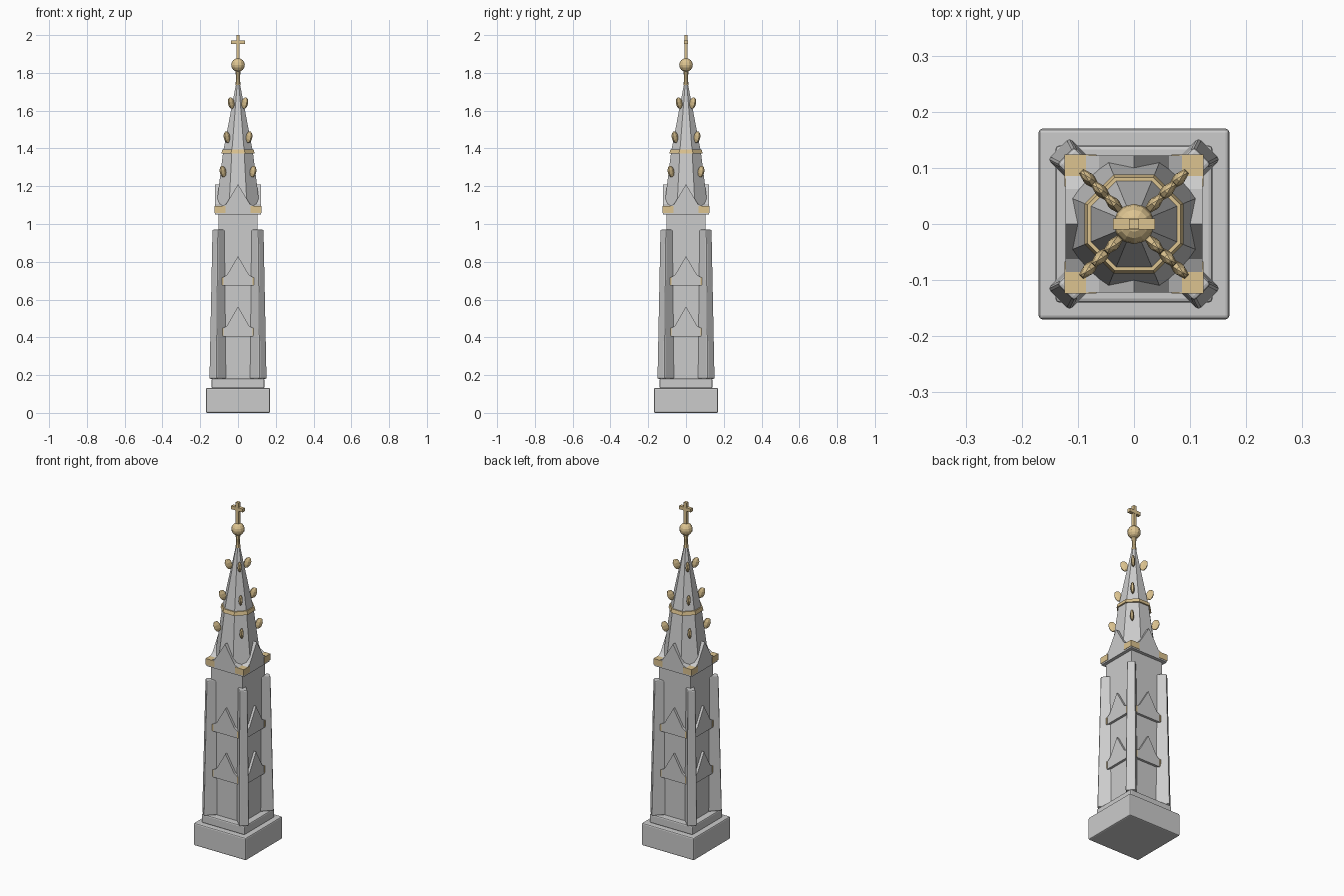
import bpy, bmesh
from math import pi, cos, sin, radians, sqrt
from mathutils import Matrix, Vector

if "Cube" in bpy.data.objects:
    bpy.data.objects.remove(bpy.data.objects["Cube"])

gold = bpy.data.materials.new("gold")
gold.diffuse_color = (0.72, 0.55, 0.28, 1)
gold.use_nodes = True
gold.node_tree.nodes["Principled BSDF"].inputs["Base Color"].default_value = gold.diffuse_color


def finish(name, bm, mat=None, bevel=0):
    bmesh.ops.recalc_face_normals(bm, faces=bm.faces)
    me = bpy.data.meshes.new(name)
    bm.to_mesh(me)
    bm.free()
    ob = bpy.data.objects.new(name, me)
    bpy.context.collection.objects.link(ob)
    if mat:
        me.materials.append(mat)
    if bevel:
        m = ob.modifiers.new("bevel", 'BEVEL')
        m.width, m.segments = bevel, 2
    return ob


def box(name, x, y, z, mat=None, bevel=0):
    """Box from (min, max) ranges."""
    bm = bmesh.new()
    bmesh.ops.create_cube(bm, size=1)
    for v in bm.verts:
        v.co = [r[0] + (c + 0.5) * (r[1] - r[0]) for r, c in zip((x, y, z), v.co)]
    return finish(name, bm, mat, bevel)


def sym_box(name, h, z0, z1, mat=None, bevel=0):
    return box(name, (-h, h), (-h, h), (z0, z1), mat, bevel)


def lathe(name, rings, sides, mat=None, turn=0.0):
    """Stack of polygon rings (radius, z), capped at both ends."""
    bm = bmesh.new()
    loops = [[bm.verts.new((r * cos(turn + 2 * pi * i / sides),
                            r * sin(turn + 2 * pi * i / sides), z))
              for i in range(sides)] for r, z in rings]
    for a, b in zip(loops, loops[1:]):
        for i in range(sides):
            j = (i + 1) % sides
            bm.faces.new((a[i], a[j], b[j], b[i]))
    bm.faces.new(loops[0][::-1])
    bm.faces.new(loops[-1])
    return finish(name, bm, mat)


def octagon(name, rings, mat=None):
    return lathe(name, [(h / cos(pi / 8), z) for h, z in rings], 8, mat, pi / 8)


def gable_ring(name, z, half, out, height):
    """Four concave-sided gables, one on each face."""
    prof = [(half, 0), (half, 0.025), (half * 0.52, 0.055 / 0.155 * height), (0, height)]
    prof += [(-x, h) for x, h in prof[-2::-1]]
    for k in range(4):
        bm = bmesh.new()
        f = bm.faces.new([bm.verts.new((x, -out, z + h)) for x, h in prof])
        ext = bmesh.ops.extrude_face_region(bm, geom=[f])
        for v in ext["geom"]:
            if isinstance(v, bmesh.types.BMVert):
                v.co.y = -0.07
        bmesh.ops.transform(bm, matrix=Matrix.Rotation(k * pi / 2, 4, 'Z'), verts=bm.verts)
        finish(f"{name}_{k}", bm)


def corner_blocks(name, a, b, z0, z1):
    for sx in (-1, 1):
        for sy in (-1, 1):
            box(name, sorted((sx * a, sx * b)), sorted((sy * a, sy * b)), (z0, z1), gold)


# plinth and shaft
sym_box("base", 0.17, 0, 0.132, bevel=0.007)
sym_box("base_step", 0.14, 0.13, 0.182, bevel=0.007)
sym_box("shaft", 0.103, 0.175, 1.08)

# tapering diagonal buttresses
for k in range(4):
    bm = bmesh.new()
    bmesh.ops.create_cube(bm, size=1)
    for v in bm.verts:
        top = v.co.z > 0
        v.co = ((0.173 if top else 0.19) if v.co.x > 0 else 0.10,
                v.co.y * (0.044 if top else 0.055), 0.97 if top else 0.18)
    bmesh.ops.transform(bm, matrix=Matrix.Rotation(pi / 4 + k * pi / 2, 4, 'Z'), verts=bm.verts)
    finish(f"buttress_{k}", bm, bevel=0.007)

# gable tiers with gilded corners
gable_ring("lower_gable", 0.405, 0.112, 0.117, 0.158)
gable_ring("middle_gable", 0.675, 0.112, 0.117, 0.155)
gable_ring("upper_gable", 1.05, 0.12, 0.122, 0.16)
corner_blocks("lower_corner_trim", 0.076, 0.119, 0.41, 0.45)
corner_blocks("middle_corner_trim", 0.076, 0.119, 0.678, 0.716)
corner_blocks("upper_corner_trim", 0.067, 0.124, 1.058, 1.094)

# octagonal spire and its band
octagon("spire", [(0.115, 1.09), (0.079, 1.38), (0.007, 1.76)])
octagon("spire_band", [(0.088, 1.373), (0.083, 1.394)], gold)

# leaf crockets on the diagonal faces
for z, r in ((1.278, 0.113), (1.46, 0.083), (1.64, 0.051)):
    for k in range(4):
        bm = bmesh.new()
        bmesh.ops.create_uvsphere(bm, u_segments=6, v_segments=5, radius=1)
        m = (Matrix.Rotation(pi / 4 + k * pi / 2, 4, 'Z') @ Matrix.Translation((r, 0, z))
             @ Matrix.Rotation(radians(18), 4, 'Y')
             @ Matrix.Diagonal((0.022, 0.011, 0.032, 1)))
        bmesh.ops.transform(bm, matrix=m, verts=bm.verts)
        finish("crocket", bm, gold)

# finial: stem, ball and cross
lathe("finial_stem", [(0.014, 1.735), (0.010, 1.765), (0.014, 1.82)], 8, gold)
bm = bmesh.new()
bmesh.ops.create_uvsphere(bm, u_segments=12, v_segments=8, radius=0.036)
bmesh.ops.translate(bm, vec=(0, 0, 1.842), verts=bm.verts)
finish("finial_ball", bm, gold)
box("cross_post", (-0.009, 0.009), (-0.009, 0.009), (1.86, 2.0), gold)
box("cross_bar", (-0.037, 0.037), (-0.010, 0.010), (1.952, 1.972), gold)
